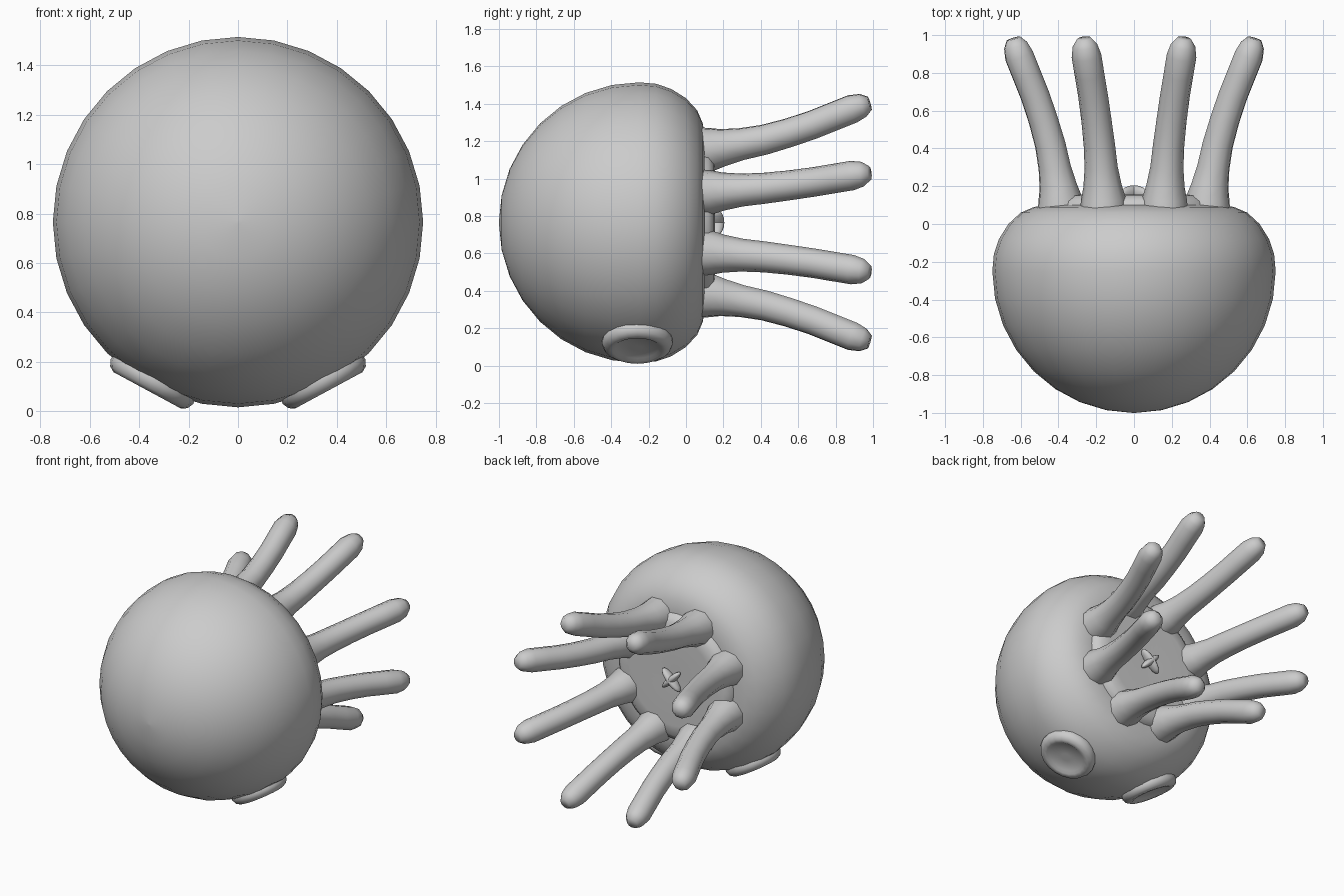
import bpy, bmesh
from math import sin, cos, pi, radians
from mathutils import Vector, Matrix

if "Cube" in bpy.data.objects:
    bpy.data.objects.remove(bpy.data.objects["Cube"])

CZ = 0.765  # height of the body axis


def loft(name, centers, radii, sides, axis=None, angle=50):
    """Skin round sections along a path; a fixed axis makes it a lathe."""
    bm = bmesh.new()
    pts = [Vector(c) for c in centers]
    rings = []
    for i, (p, r) in enumerate(zip(pts, radii)):
        t = axis or (pts[min(i + 1, len(pts) - 1)] - pts[max(i - 1, 0)])
        t = Vector(t).normalized()
        ref = Vector((0, CZ, 0)) if abs(t.y) < 0.5 else Vector((p.x, 0, p.z - CZ))
        if ref.length < 1e-4:
            ref = Vector((0, 0, 1))
        u = (ref - t * ref.dot(t)).normalized()
        v = t.cross(u)
        rings.append([bm.verts.new(p + r * (u * cos(2 * pi * k / sides) + v * sin(2 * pi * k / sides)))
                      for k in range(sides)])
    for a, b in zip(rings, rings[1:]):
        for k in range(sides):
            n = (k + 1) % sides
            bm.faces.new((a[k], a[n], b[n], b[k]))
    bm.faces.new(rings[0])
    bm.faces.new(rings[-1])
    bmesh.ops.remove_doubles(bm, verts=bm.verts, dist=1e-5)
    bmesh.ops.recalc_face_normals(bm, faces=bm.faces)
    me = bpy.data.meshes.new(name)
    bm.to_mesh(me)
    bm.free()
    ob = bpy.data.objects.new(name, me)
    bpy.context.collection.objects.link(ob)
    smooth(ob, angle)
    return ob


def smooth(ob, angle):
    bpy.ops.object.select_all(action='DESELECT')
    ob.select_set(True)
    bpy.context.view_layer.objects.active = ob
    bpy.ops.object.shade_smooth_by_angle(angle=radians(angle))


def lathe(name, profile, origin, axis, sides, angle=50):
    origin, axis = Vector(origin), Vector(axis).normalized()
    return loft(name, [origin + axis * d for _, d in profile], [r for r, _ in profile],
                sides, axis, angle)


# Head: round dome at the front, flattened behind
dome = [(0.75 * sin(a), -0.25 - 0.75 * cos(a)) for a in (pi / 2 * max(i, 0.05) / 8 for i in range(9))]
back = [(0.742, -0.16), (0.715, -0.08), (0.665, 0.0), (0.60, 0.06), (0.53, 0.09), (0.46, 0.1), (0.02, 0.1)]
lathe("head", dome + back, (0, 0, CZ), (0, 1, 0), 32)

# Web joining the tentacle roots
lathe("tentacle_web", [(0.45, 0.08), (0.44, 0.12), (0.40, 0.15), (0.33, 0.155), (0.02, 0.14)],
      (0, 0, CZ), (0, 1, 0), 32)

# Eight tentacles: (distance from axis, y, thickness)
path = [(0.42, 0.06, 0.125), (0.422, 0.13, 0.12), (0.435, 0.2, 0.102), (0.455, 0.3, 0.088),
        (0.48, 0.42, 0.083), (0.52, 0.55, 0.08), (0.567, 0.68, 0.079), (0.615, 0.79, 0.079),
        (0.658, 0.89, 0.079), (0.678, 0.945, 0.066), (0.69, 0.982, 0.038)]
for i in range(8):
    a = pi / 8 + i * pi / 4
    loft("tentacle_%d" % (i + 1),
         [(d * cos(a), y, CZ + d * sin(a)) for d, y, _ in path], [r for *_, r in path], 10, angle=60)

# Eyes: raised rounded rims with flat pupils
rim = [(0.16, 0.66), (0.188, 0.705), (0.19, 0.735), (0.178, 0.76), (0.155, 0.774),
       (0.132, 0.774), (0.115, 0.762), (0.03, 0.762)]
for side, s in (("right", 1), ("left", -1)):
    lathe(side + "_eye", rim, (0, -0.26, CZ), (s * 0.475, 0, -0.88), 20, 40)

# Cross-shaped mouth
for i, s in enumerate((1, -1)):
    bpy.ops.mesh.primitive_uv_sphere_add(segments=10, ring_count=8)
    ob = bpy.context.object
    ob.name = "mouth_bar_%d" % (i + 1)
    ob.data.transform(Matrix.Translation((0, 0.165, CZ)) @ Matrix.Rotation(s * pi / 4, 4, 'Y')
                      @ Matrix.Diagonal((0.024, 0.04, 0.095, 1)))
    smooth(ob, 60)
